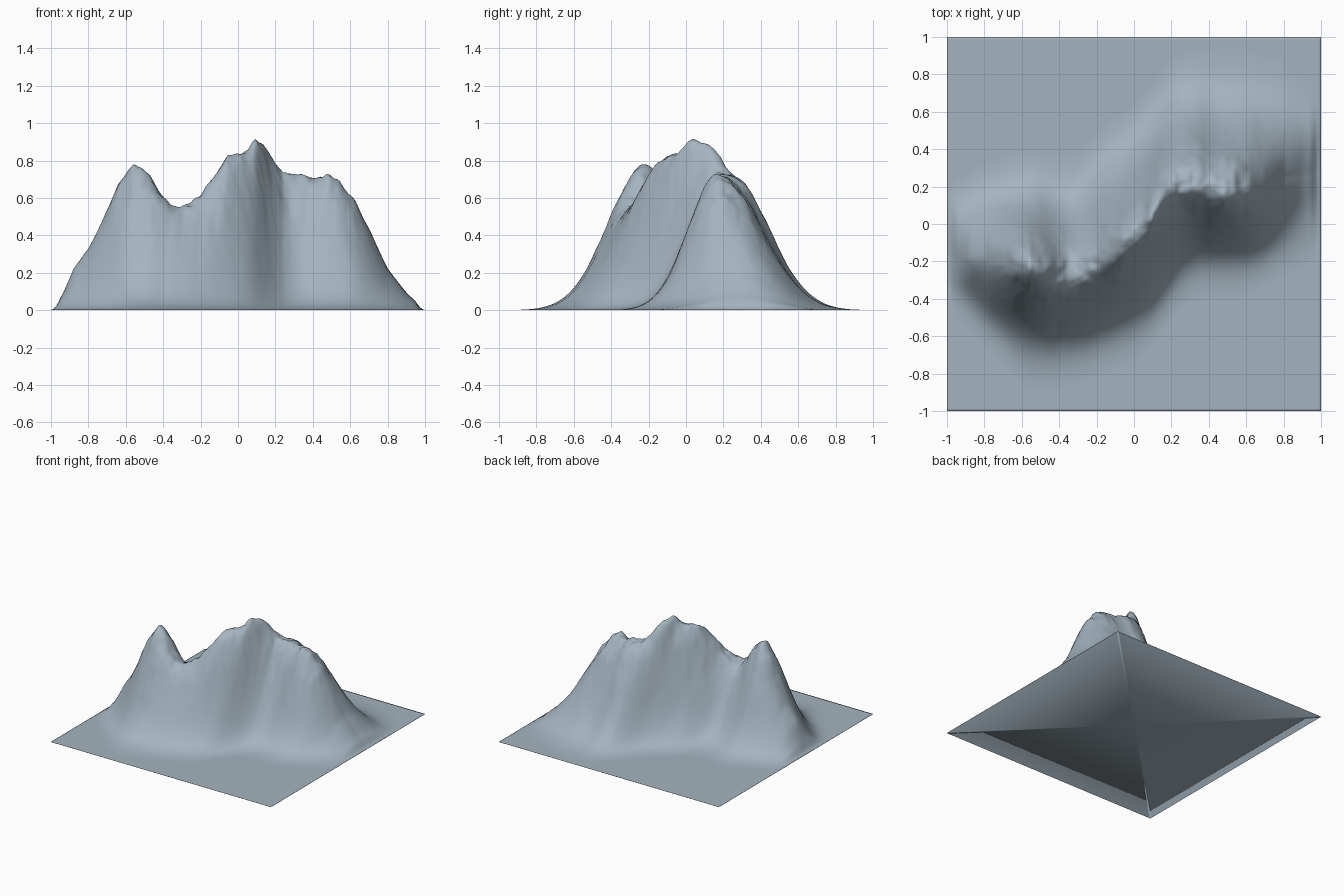
import bpy, bmesh, math
from mathutils import Vector, noise

if "Cube" in bpy.data.objects:
    bpy.data.objects.remove(bpy.data.objects["Cube"])

# Crest height along x
HEIGHT = [(-1, 0), (-.94, .08), (-.88, .22), (-.8, .33), (-.72, .49), (-.64, .67), (-.56, .79),
          (-.47, .71), (-.41, .62), (-.36, .56), (-.3, .55), (-.2, .61), (-.13, .71), (-.06, .82),
          (.05, .855), (.09, .92), (.13, .89), (.18, .8), (.24, .73), (.34, .73), (.39, .7),
          (.48, .725), (.54, .7), (.62, .59), (.7, .44), (.8, .22), (.9, .09), (1, 0)]
# Crest position (y) along x
CREST = [(-1, -.18), (-.8, -.18), (-.56, -.21), (-.42, -.27), (-.3, -.27), (-.2, -.2), (-.06, -.1),
         (.09, .03), (.18, .17), (.3, .24), (.48, .17), (.62, .18), (.8, .25), (1, .27)]
# Slope widths in front of and behind the crest
FRONT = [(-1, .14), (-.85, .18), (-.66, .29), (-.56, .30), (-.42, .25), (-.3, .24), (-.1, .29),
         (.1, .29), (.2, .29), (.34, .27), (.5, .23), (.75, .25), (1, .25)]
BACK = [(-1, .2), (-.56, .26), (-.2, .30), (.1, .29), (.34, .30), (.6, .35), (.8, .28), (1, .26)]


def lerp(table, x):
    for (x0, a), (x1, b) in zip(table, table[1:]):
        if x <= x1:
            return a + (b - a) * (x - x0) / (x1 - x0)
    return table[-1][1]


def smooth(table, x, r):
    # averaged lookup, softens the corners of a table
    return sum(lerp(table, max(-1, min(1, x + r * k / 3))) for k in range(-3, 4)) / 7


def height(x, y):
    c = smooth(CREST, x, .06)
    d = y - c
    # slopes drift sideways a little, making gullies; the crest itself stays put
    away = min(1, abs(d) / .3)
    xs = x + away * .03 * noise.noise(Vector((x * 4, y * 3, 2)))
    h = lerp(HEIGHT, xs) * (1 - away) + smooth(HEIGHT, xs, .12) * away
    w = smooth(FRONT if d < 0 else BACK, x, .12)
    w *= 1 + .06 * away * noise.noise(Vector((x * 5, y * 1.5, 5)))
    z = h * math.exp(-(abs(d) / w) ** 2.1)
    # craggy detail on the upper part
    rough = noise.fractal(Vector((x * 10, y * 10, 1)), .7, 2.0, 4)
    z += .02 * rough * min(1, z / .6) ** 2
    # fade to the plate border
    edge = min(1, (1 - max(abs(x), abs(y))) / .05)
    return max(.002, z * edge)


# Terrain surface as a displaced grid
bm = bmesh.new()
bmesh.ops.create_grid(bm, x_segments=150, y_segments=150, size=1)
for v in bm.verts:
    v.co.z = height(v.co.x, v.co.y)

# Thin rim and flat underside, fanned from its centre
border = [e for e in bm.edges if e.is_boundary]
new = bmesh.ops.extrude_edge_only(bm, edges=border)["geom"]
for g in new:
    if isinstance(g, bmesh.types.BMVert):
        g.co.z = 0
under = bmesh.ops.contextual_create(
    bm, geom=[g for g in new if isinstance(g, bmesh.types.BMEdge)])["faces"]
bmesh.ops.recalc_face_normals(bm, faces=bm.faces)
bmesh.ops.poke(bm, faces=under)
for f in bm.faces:
    f.smooth = True

mesh = bpy.data.meshes.new("mountain_ridge")
bm.to_mesh(mesh)
bm.free()
ridge = bpy.data.objects.new("mountain_ridge", mesh)
bpy.context.collection.objects.link(ridge)

# Slate rock colour
rock = bpy.data.materials.new("slate_rock")
rock.diffuse_color = (.37, .455, .52, 1)
rock.use_nodes = True
rock.node_tree.nodes["Principled BSDF"].inputs["Base Color"].default_value = rock.diffuse_color
mesh.materials.append(rock)
